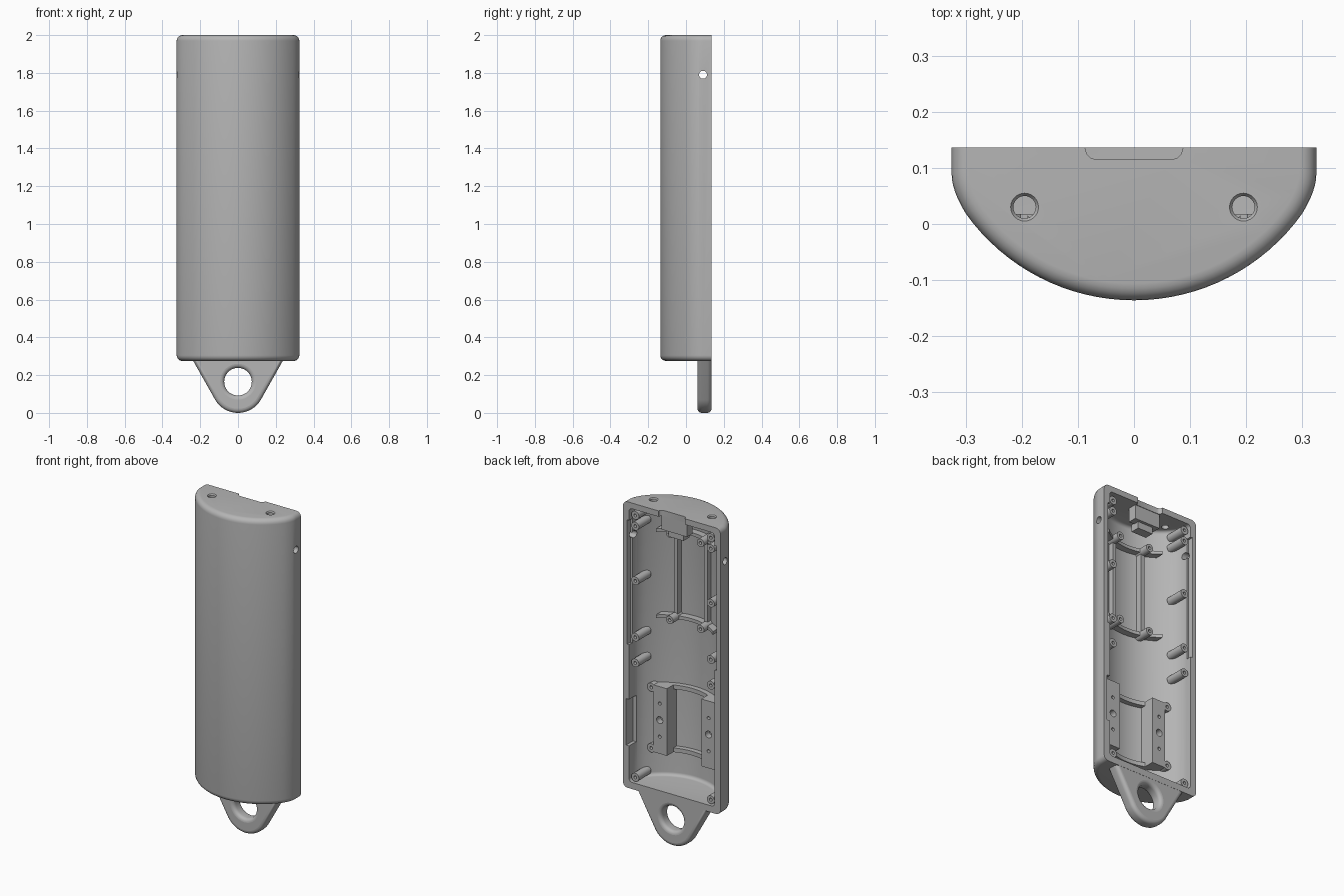
import bpy, bmesh
from math import sin, cos, asin, pi, sqrt, atan2

if "Cube" in bpy.data.objects:
    bpy.data.objects.remove(bpy.data.objects["Cube"])

BACK, TOP, BOTTOM = 0.136, 2.0, 0.275
HALF, RADIUS, ARC_Y = 0.325, 0.368, 0.232

grey = bpy.data.materials.new("matte grey")
grey.use_nodes = True
grey.diffuse_color = (0.46, 0.46, 0.46, 1)
grey.node_tree.nodes["Principled BSDF"].inputs["Base Color"].default_value = grey.diffuse_color


def loft(name, rings):
    """Skin closed rings of points and cap both ends."""
    bm = bmesh.new()
    loops = [[bm.verts.new(p) for p in ring] for ring in rings]
    n = len(loops[0])
    for a, b in zip(loops, loops[1:]):
        for i in range(n):
            bm.faces.new((a[i], a[(i + 1) % n], b[(i + 1) % n], b[i]))
    bm.faces.new(loops[0])
    bm.faces.new(loops[-1])
    bmesh.ops.recalc_face_normals(bm, faces=bm.faces)
    mesh = bpy.data.meshes.new(name)
    bm.to_mesh(mesh)
    bm.free()
    ob = bpy.data.objects.new(name, mesh)
    bpy.context.collection.objects.link(ob)
    mesh.materials.append(grey)
    return ob


def activate(ob):
    bpy.ops.object.select_all(action='DESELECT')
    ob.select_set(True)
    bpy.context.view_layer.objects.active = ob


def cut(ob, cutters):
    for c in cutters:
        c.hide_render = True
        mod = ob.modifiers.new("cut", 'BOOLEAN')
        mod.operation, mod.solver, mod.object = 'DIFFERENCE', 'EXACT', c
        activate(ob)
        bpy.ops.object.modifier_apply(modifier=mod.name)
        bpy.data.objects.remove(c)


def smooth(ob):
    activate(ob)
    bpy.ops.object.shade_smooth_by_angle(angle=pi / 6)


def prism_z(name, pts, z0, z1):
    return loft(name, [[(x, y, z) for x, y in pts] for z in (z0, z1)])


def box(name, x0, x1, y0, y1, z0, z1):
    return prism_z(name, [(x0, y0), (x1, y0), (x1, y1), (x0, y1)], z0, z1)


def lathe(name, axis, centre, steps, n=24):
    """Circles of (position, radius) along an axis; centre gives the other two coordinates."""
    rings = []
    for pos, r in steps:
        ring = []
        for i in range(n):
            p = [centre[0] + r * cos(2 * pi * i / n), centre[1] + r * sin(2 * pi * i / n)]
            p.insert("xyz".index(axis), pos)
            ring.append(p)
        rings.append(ring)
    return loft(name, rings)


def boss(name, x, z, y0, y1, r, hole=0.009):
    """Screw post with a blind hole, open towards the back."""
    smooth(lathe(name, 'y', (x, z),
                 [(y0, r), (y1, r), (y1, hole), (y1 - 0.04, hole)]))


def section(inset, back):
    """D-shaped cross-section: straight sides, rounded shoulders, shallow arc."""
    w, r = HALF - inset, RADIUS - inset
    corner = asin(w / r)
    end = corner - 0.13
    ex, ey = r * sin(end), ARC_Y - r * cos(end)
    cy = ARC_Y - r * cos(corner)
    half = [(w, back)]
    for i in range(7):
        t = i / 6
        half.append(((1 - t * t) * w + t * t * ex,
                     (1 - t) ** 2 * (cy + 0.03) + 2 * t * (1 - t) * cy + t * t * ey))
    for i in range(1, 17):
        a = end * (1 - i / 16)
        half.append((r * sin(a), ARC_Y - r * cos(a)))
    return half + [(-x, y) for x, y in reversed(half[:-1])]


def rounded_shell(name, inset, back, z0, z1, fillet):
    steps = [i * pi / 10 for i in range(6)]
    levels = [(z0 + fillet * (1 - sin(a)), fillet * (1 - cos(a))) for a in reversed(steps)]
    levels += [(z1 - fillet * (1 - sin(a)), fillet * (1 - cos(a))) for a in steps]
    # run the inset from the end caps towards the middle
    levels = sorted(levels)
    return loft(name, [[(x, y, z) for x, y in section(inset + d, back)] for z, d in levels])


# Half-shell body, hollow and open at the back
body = rounded_shell("body_shell", 0, BACK, BOTTOM, TOP, 0.03)
cutters = [rounded_shell("cavity", 0.04, 0.25, BOTTOM + 0.04, TOP - 0.035, 0.02)]
notch = [(0.087, 0.2), (0.087, 0.135)]
notch += [(0.067 + 0.02 * cos(a), 0.135 - 0.02 * sin(a)) for a in (pi / 6, pi / 3, pi / 2)]
notch += [(-x, y) for x, y in reversed(notch)]
cutters.append(prism_z("port_notch", notch, 1.9, 2.1))
for s in (-1, 1):
    cutters.append(lathe("top_hole", 'z', (s * 0.195, 0.03),
                         [(1.93, 0.02), (1.993, 0.02), (2.003, 0.027), (2.02, 0.027)]))
    cutters.append(lathe("side_hole", 'x', (0.09, 1.79), [(s * 0.26, 0.021), (s * 0.35, 0.021)]))
    xs = sorted((s * 0.277, s * 0.298))
    cutters.append(box("rim_slot", *xs, 0.105, 0.2, 1.14, 1.89))
cutters.append(box("rim_pocket", 0.25, 0.305, 0.07, 0.2, 0.53, 0.81))
cut(body, cutters)
smooth(body)

# Hanging tab with rounded edges and an eyelet
curve = bpy.data.curves.new("hanging_tab", 'CURVE')
curve.dimensions, curve.fill_mode = '2D', 'BOTH'
curve.extrude, curve.bevel_depth, curve.bevel_resolution, curve.offset = 0.015, 0.022, 4, -0.022
outline = [(0.14 * sin(a), 0.14 - 0.14 * cos(a)) for a in [(i - 12) * pi / 36 for i in range(25)]]
outline += [(0.25, 0.298), (-0.25, 0.298)]
eyelet = [(0.073 * cos(i * pi / 20), 0.165 + 0.073 * sin(i * pi / 20)) for i in range(40)]
for pts in (outline, eyelet):
    spline = curve.splines.new('POLY')
    spline.points.add(len(pts) - 1)
    for p, (x, z) in zip(spline.points, pts):
        p.co = (x, z, 0, 1)
    spline.use_cyclic_u = True
tab = bpy.data.objects.new("hanging_tab", curve)
bpy.context.collection.objects.link(tab)
curve.materials.append(grey)
tab.rotation_euler.x = pi / 2
tab.location.y = BACK - 0.038
activate(tab)
bpy.ops.object.convert(target='MESH')
smooth(bpy.context.object)

# Screw posts along both side walls
for s, side in ((1, "left"), (-1, "right")):
    for z in (1.925, 1.86, 1.53, 1.19, 1.035, 0.345):
        boss(side + "_screw_post", s * 0.252, z, 0.008, 0.125, 0.025)

# Display frame on the inside of the front wall
for s, side in ((1, "left"), (-1, "right")):
    xs = sorted((s * 0.088, s * 0.112))
    box(side + "_frame_rail", *xs, -0.1, -0.045, 1.3, 1.8)
    for z in (1.29, 1.81):
        boss(side + "_frame_post", s * 0.103, z, -0.1, 0.01, 0.024)


def arc_rib(name, reach, depth, z0, z1):
    """Curved rib that follows the front wall."""
    pts = []
    for r, order in ((0.345, 1), (RADIUS - 0.04 - depth, -1)):
        row = [(reach * i / 10, ARC_Y - sqrt(r * r - (reach * i / 10) ** 2)) for i in range(-10, 11)]
        pts += row[::order]
    smooth(prism_z(name, pts, z0, z1))


arc_rib("lower_frame_rib", 0.19, 0.04, 1.28, 1.3)
arc_rib("upper_frame_rib", 0.19, 0.04, 1.8, 1.82)

# Battery cradle: two drilled blocks with ears and curved end ribs
for s, side in ((1, "left"), (-1, "right")):
    block = prism_z(side + "_cradle_block",
                    [(s * 0.115, 0.018), (s * 0.205, 0.018), (s * 0.205, -0.045), (s * 0.115, -0.09)],
                    0.47, 0.875)
    cut(block, [lathe("drill", 'y', (s * 0.163, 0.673 + dz), [(-0.02, r), (0.05, r)], 16)
                for dz, r in ((0, 0.021), (0.1, 0.01), (-0.1, 0.01))])
    smooth(block)
    for z in (0.49, 0.856):
        boss(side + "_cradle_ear", s * 0.22, z, -0.03, 0.018, 0.026)
arc_rib("lower_cradle_rib", 0.125, 0.03, 0.47, 0.495)
arc_rib("upper_cradle_rib", 0.125, 0.03, 0.85, 0.875)

# Connector support behind the port notch
box("connector_shelf", -0.085, 0.085, 0.06, 0.112, 1.88, 1.97)
box("connector_clamp", -0.05, 0.05, 0.04, 0.095, 1.84, 1.885)
